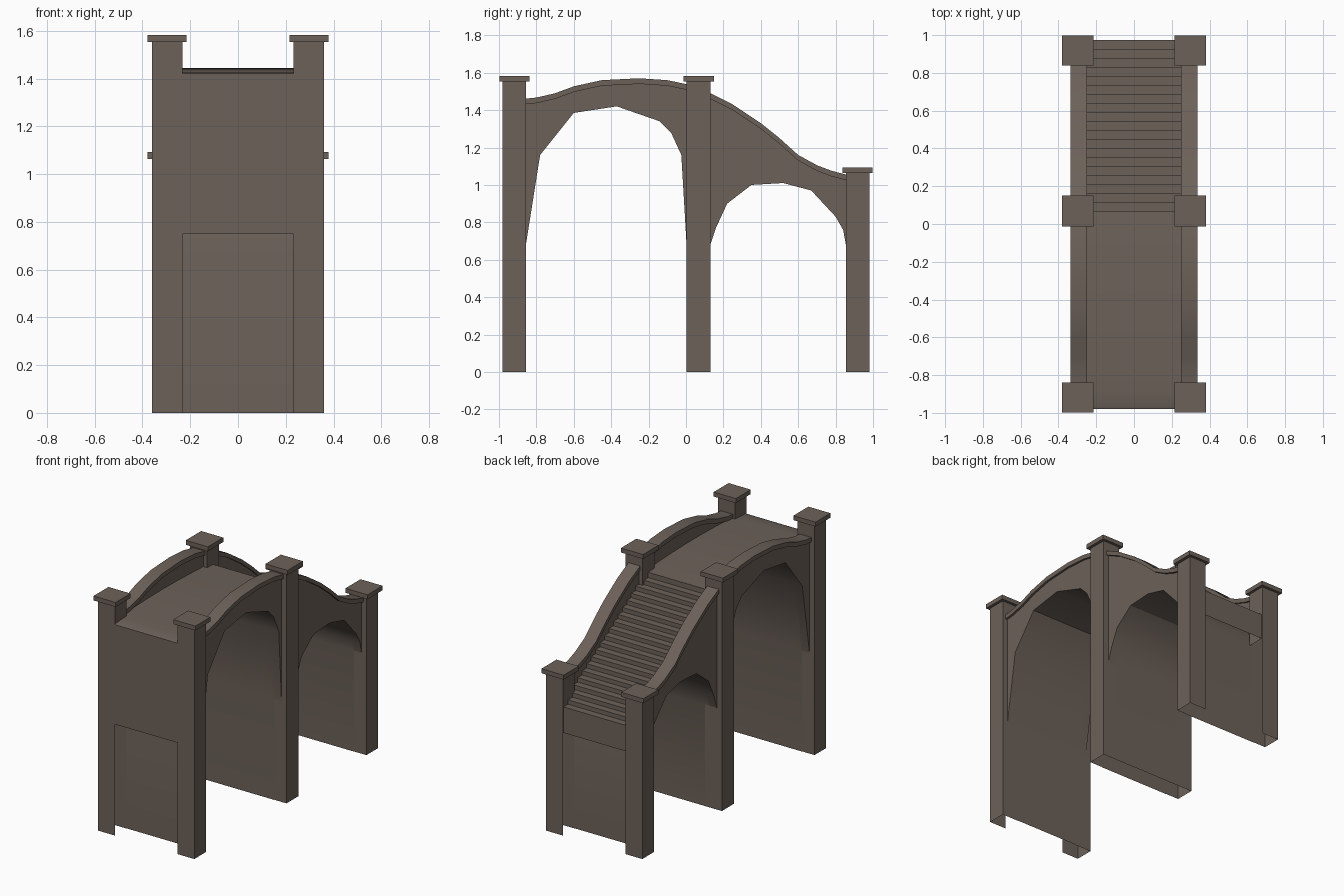
import bpy, bmesh, math

cube = bpy.data.objects.get("Cube")
if cube:
    bpy.data.objects.remove(cube, do_unlink=True)

stone = bpy.data.materials.new("brown_stone")
stone.use_nodes = True
COLOUR = (0.15, 0.12, 0.10, 1)
stone.diffuse_color = COLOUR
bsdf = stone.node_tree.nodes["Principled BSDF"]
bsdf.inputs["Base Color"].default_value = COLOUR
bsdf.inputs["Roughness"].default_value = 0.9


def finish(name, bm, smooth):
    """Turn the bmesh into a stone object, smooth shaded with sharp corners if asked."""
    mesh = bpy.data.meshes.new(name)
    bm.to_mesh(mesh)
    bm.free()
    mesh.materials.append(stone)
    obj = bpy.data.objects.new(name, mesh)
    bpy.context.collection.objects.link(obj)
    if smooth:
        bpy.ops.object.select_all(action='DESELECT')
        obj.select_set(True)
        bpy.context.view_layer.objects.active = obj
        bpy.ops.object.shade_smooth_by_angle(angle=math.radians(30))


def solid(outline, x0, x1):
    """Closed (y, z) outline extruded from x0 to x1."""
    bm = bmesh.new()
    face = bm.faces.new([bm.verts.new((x0, y, z)) for y, z in outline])
    moved = bmesh.ops.extrude_face_region(bm, geom=[face])["geom"]
    verts = [v for v in moved if isinstance(v, bmesh.types.BMVert)]
    bmesh.ops.translate(bm, vec=(x1 - x0, 0, 0), verts=verts)
    bmesh.ops.recalc_face_normals(bm, faces=bm.faces)
    return bm


def box(x0, x1, y0, y1, z0, z1):
    return solid([(y0, z0), (y1, z0), (y1, z1), (y0, z1)], x0, x1)


def sheet(name, path, half_width):
    """Open (y, z) path swept across the width as a thin shell."""
    bm = bmesh.new()
    rows = [[bm.verts.new((x, y, z)) for x in (-half_width, half_width)] for y, z in path]
    for a, b in zip(rows, rows[1:]):
        bm.faces.new((a[0], a[1], b[1], b[0]))
    finish(name, bm, True)


# Arch openings and handrail tops, front to back
ARCHES = {
    "front": [(-.856, .68), (-.78, 1.16), (-.6, 1.385), (-.37, 1.42),
              (-.14, 1.34), (-.08, 1.28), (-.025, 1.16), (.003, .68)],
    "back": [(.13, .68), (.16, .77), (.22, .9), (.35, 1.0), (.52, 1.01),
             (.67, .97), (.8, .83), (.84, .76), (.855, .68)],
}
RAILS = {
    "front": [(-.87, 1.46), (-.8, 1.467), (-.7, 1.49), (-.6, 1.527), (-.45, 1.56),
              (-.25, 1.57), (-.1, 1.56), (.02, 1.535)],
    "back": [(.11, 1.5), (.25, 1.43), (.4, 1.33), (.5, 1.25), (.6, 1.16),
             (.7, 1.105), (.78, 1.075), (.87, 1.052)],
}
RAIL_THICK = 0.03
HALF = 0.268

# Walkway shell: front skirt, humped deck, stairs, back skirt
FRONT, BACK = -0.979, 0.973
FRONT_SKIRT, BACK_SKIRT = 0.75, 0.69
STAIR_START, STEPS = 0.07, 19
DECK_Z, FOOT_Z = 1.422, 0.865
walkway = [(FRONT, FRONT_SKIRT), (FRONT, DECK_Z)]
for i in range(13):
    t = i / 12
    y = FRONT + 0.015 + t * (STAIR_START - FRONT - 0.015)
    walkway.append((y, DECK_Z + 0.006 + 0.017 * math.sin(math.pi * t)))
run = (BACK - STAIR_START) / STEPS
rise = (DECK_Z - FOOT_Z) / STEPS
for i in range(STEPS):
    z = DECK_Z - (i + 1) * rise
    walkway += [(STAIR_START + i * run, z), (STAIR_START + (i + 1) * run, z)]
walkway.append((BACK, BACK_SKIRT))
sheet("deck_and_stairs", walkway, HALF)

# Vault shells running down to the ground as pier walls
for bay, arch in ARCHES.items():
    (y0, _), (y1, _) = arch[0], arch[-1]
    sheet(f"{bay}_vault", [(y1 - .002, 0)] + arch[::-1] + [(y0 + .002, 0)], HALF)

# Posts: name, y start, y end, height
POSTS = [("front", -.98, -.856, 1.553), ("middle", .003, .132, 1.553),
         ("back", .855, .98, 1.063)]

for side, s in (("left", 1), ("right", -1)):
    for place, y0, y1, top in POSTS:
        # Hollow post: no bottom, and no inner side below the skirt
        bm = box(s * .233, s * .36, y0, y1, 0, top)
        split = BACK_SKIRT if place == "back" else FRONT_SKIRT
        bmesh.ops.bisect_plane(bm, geom=bm.verts[:] + bm.edges[:] + bm.faces[:],
                               plane_co=(0, 0, split), plane_no=(0, 0, 1))
        hollow = [f for f in bm.faces if f.calc_center_median().z < split
                  and (f.normal.z < -.5 or f.normal.x * s < -.5)]
        bmesh.ops.delete(bm, geom=hollow, context='FACES')
        finish(f"{place}_{side}_post", bm, False)
        # Overhanging cap
        cap = box(s * .215, s * .38, y0 - .017, y1 + .018, top, top + .03)
        finish(f"{place}_{side}_cap", cap, False)
    # Parapet walls with curved handrails
    for bay, rail in RAILS.items():
        under = [(y, z - RAIL_THICK) for y, z in rail]
        finish(f"{bay}_{side}_parapet",
               solid(under + ARCHES[bay][::-1], s * .26, s * .322), True)
        finish(f"{bay}_{side}_handrail",
               solid(rail + under[::-1], s * .25, s * .337), True)
